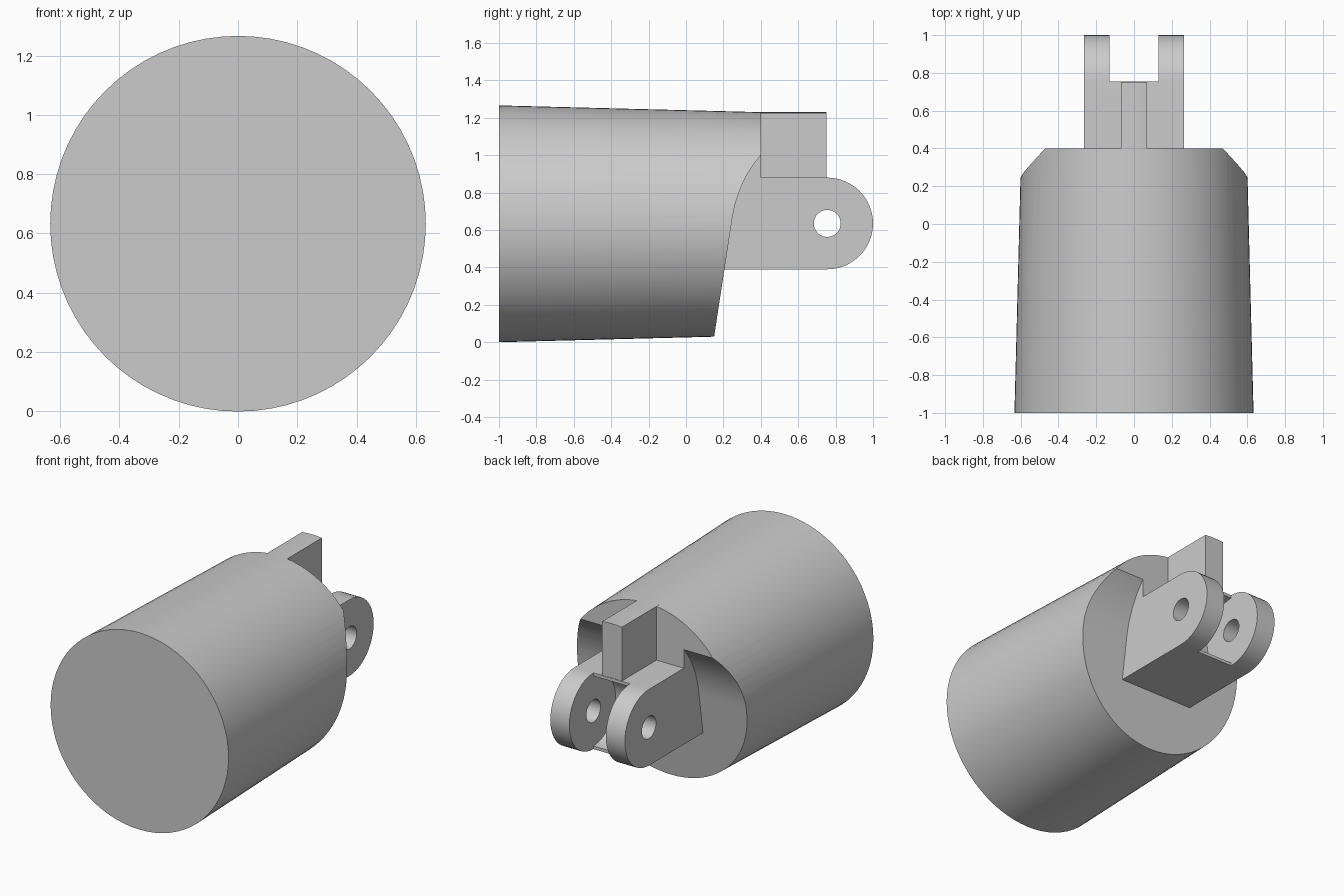
import bpy, bmesh
from math import sin, cos, pi, radians, sqrt
from mathutils import Matrix

cube = bpy.data.objects.get("Cube")
if cube:
    bpy.data.objects.remove(cube, do_unlink=True)

AXIS_Z = 0.633          # height of the body centre line
PIN_Y, PIN_Z = 0.755, 0.635   # pin axis of the fork
HALF = 0.265            # half width of the fork

grey = bpy.data.materials.new("plain grey")
grey.use_nodes = True
grey.diffuse_color = (0.6, 0.6, 0.6, 1)
grey.node_tree.nodes["Principled BSDF"].inputs["Base Color"].default_value = (0.6, 0.6, 0.6, 1)


def finish(name, bm):
    bmesh.ops.recalc_face_normals(bm, faces=bm.faces)
    mesh = bpy.data.meshes.new(name)
    bm.to_mesh(mesh)
    bm.free()
    mesh.materials.append(grey)
    obj = bpy.data.objects.new(name, mesh)
    bpy.context.collection.objects.link(obj)
    return obj


def prism(name, outline, start, end, along):
    """Extrude a closed outline along x (outline is y,z) or y (outline is x,z)."""
    bm = bmesh.new()
    place = (lambda a, b: (start, a, b)) if along == "x" else (lambda a, b: (a, start, b))
    face = bm.faces.new([bm.verts.new(place(a, b)) for a, b in outline])
    out = bmesh.ops.extrude_face_region(bm, geom=[face])
    step = (end - start, 0, 0) if along == "x" else (0, end - start, 0)
    bmesh.ops.translate(bm, vec=step, verts=[v for v in out["geom"] if isinstance(v, bmesh.types.BMVert)])
    return finish(name, bm)


def arc(cy, cz, r, a0, a1, n):
    angles = [radians(a0 + (a1 - a0) * i / n) for i in range(n + 1)]
    return [(cy + r * cos(a), cz + r * sin(a)) for a in angles]


def select_only(obj):
    bpy.ops.object.select_all(action="DESELECT")
    obj.select_set(True)
    bpy.context.view_layer.objects.active = obj


def cut(obj, cutter):
    cutter.hide_render = True
    mod = obj.modifiers.new("cut", "BOOLEAN")
    mod.operation = "DIFFERENCE"
    mod.solver = "EXACT"
    mod.object = cutter
    select_only(obj)
    bpy.ops.object.modifier_apply(modifier=mod.name)
    bpy.data.objects.remove(cutter, do_unlink=True)


def smooth(obj):
    select_only(obj)
    bpy.ops.object.shade_smooth_by_angle(angle=radians(25))


# Tapered round body lying along y
bm = bmesh.new()
bmesh.ops.create_cone(bm, cap_ends=True, segments=72, radius1=0.633, radius2=0.597, depth=1.4,
                      matrix=Matrix.Translation((0, -0.3, AXIS_Z)) @ Matrix.Rotation(-pi / 2, 4, "X"))
body = finish("body", bm)

# Undercut on the back: sloped plane running into a curved overhang
p0, p1, p2 = (0.243, AXIS_Z), (0.27, 0.85), (0.4, 1.0)
overhang = []
for i in range(13):
    t = i / 12
    overhang.append(tuple((1 - t) ** 2 * a + 2 * t * (1 - t) * b + t * t * c for a, b, c in zip(p0, p1, p2)))
undercut = [(0.135, -0.07)] + overhang + [(0.6, 1.0), (0.6, -0.07)]
cut(body, prism("undercut_cutter", undercut, -0.8, 0.8, "x"))
smooth(body)

# Fork block with rounded end, joined to the body
outline = [(0.0, 0.39)] + arc(PIN_Y, PIN_Z, 0.245, -90, 90, 24) + [(0.4, 0.88), (0.4, 1.0), (0.0, 1.0)]
fork = prism("fork", outline, -HALF, HALF, "x")

# Slot between the arms, hollowed round the pin axis
slot = [(1.1, 0.2), (1.1, 1.1), (PIN_Y, 1.1)] + arc(PIN_Y, PIN_Z, 0.225, 90, 270, 24) + [(PIN_Y, 0.2)]
cut(fork, prism("slot_cutter", slot, -0.13, 0.13, "x"))
cut(fork, prism("pin_hole_cutter", arc(PIN_Y, PIN_Z, 0.072, 0, 350, 35), -0.5, 0.5, "x"))
smooth(fork)

# Upright fin above the fork, its top following the body's curve
top = [(x, AXIS_Z + sqrt(0.597 ** 2 - x * x)) for x in (0.07, 0.035, 0, -0.035, -0.07)]
fin = prism("fin", [(-0.07, 0.875), (0.07, 0.875)] + top, 0.3, 0.752, "y")
smooth(fin)
